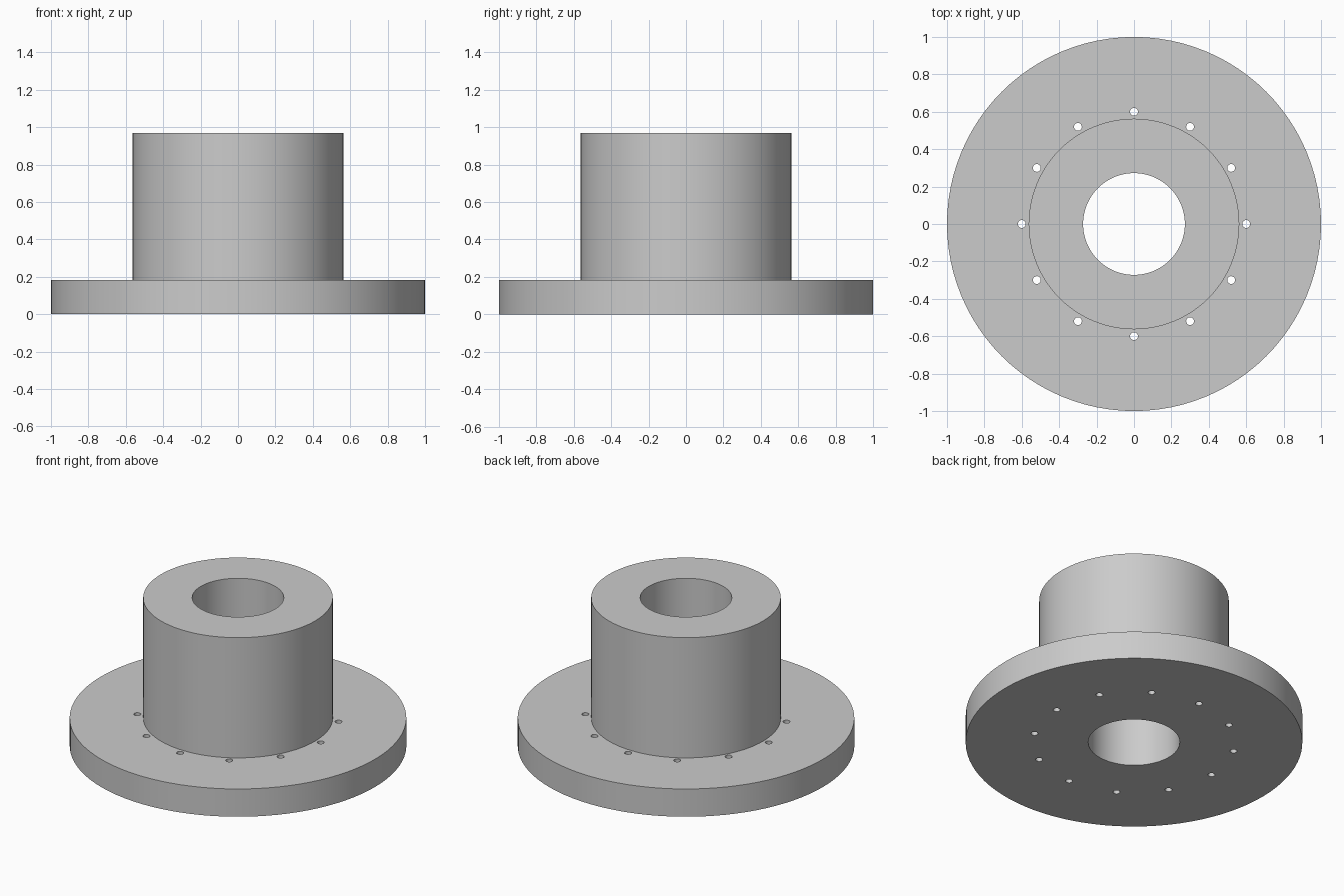
import bpy, bmesh, math
from mathutils import Matrix

cube = bpy.data.objects.get("Cube")
if cube:
    bpy.data.objects.remove(cube, do_unlink=True)

SIDES = 96
FLANGE_R, HUB_R, BORE_R = 1.0, 0.563, 0.272
FLANGE_H, TOTAL_H = 0.182, 0.97
HOLE_R, HOLE_RING_R, HOLE_COUNT = 0.021, 0.6, 12

grey = bpy.data.materials.new("machined_grey")
grey.use_nodes = True
colour = (0.6, 0.6, 0.6, 1)
grey.diffuse_color = colour
grey.node_tree.nodes["Principled BSDF"].inputs["Base Color"].default_value = colour


def add_object(name, bm):
    mesh = bpy.data.meshes.new(name)
    bmesh.ops.recalc_face_normals(bm, faces=bm.faces)
    bm.to_mesh(mesh)
    bm.free()
    mesh.materials.append(grey)
    obj = bpy.data.objects.new(name, mesh)
    bpy.context.collection.objects.link(obj)
    return obj


# Flange and hub: one closed profile turned about the z axis
profile = [(BORE_R, 0), (FLANGE_R, 0), (FLANGE_R, FLANGE_H),
           (HUB_R, FLANGE_H), (HUB_R, TOTAL_H), (BORE_R, TOTAL_H)]
bm = bmesh.new()
rings = []
for i in range(SIDES):
    a = math.tau * i / SIDES
    rings.append([bm.verts.new((r * math.cos(a), r * math.sin(a), z)) for r, z in profile])
for i, ring in enumerate(rings):
    after = rings[(i + 1) % SIDES]
    for j in range(len(profile)):
        k = (j + 1) % len(profile)
        bm.faces.new((ring[j], after[j], after[k], ring[k]))
body = add_object("flanged_hub", bm)

# Ring of bolt holes drilled through the flange
bm = bmesh.new()
for i in range(HOLE_COUNT):
    turn = Matrix.Rotation(math.tau * i / HOLE_COUNT, 4, "Z")
    place = turn @ Matrix.Translation((HOLE_RING_R, 0, FLANGE_H / 2))
    bmesh.ops.create_cone(bm, cap_ends=True, segments=24, radius1=HOLE_R,
                          radius2=HOLE_R, depth=FLANGE_H * 2, matrix=place)
drills = add_object("bolt_hole_cutter", bm)
drills.hide_render = True

cut = body.modifiers.new("bolt_holes", "BOOLEAN")
cut.operation = "DIFFERENCE"
cut.solver = "EXACT"
cut.object = drills

# Apply the cut, then smooth the round walls and keep the rims sharp
bpy.ops.object.select_all(action="DESELECT")
body.select_set(True)
bpy.context.view_layer.objects.active = body
bpy.ops.object.modifier_apply(modifier=cut.name)
bpy.data.objects.remove(drills, do_unlink=True)
bpy.ops.object.shade_smooth_by_angle(angle=math.radians(30))
